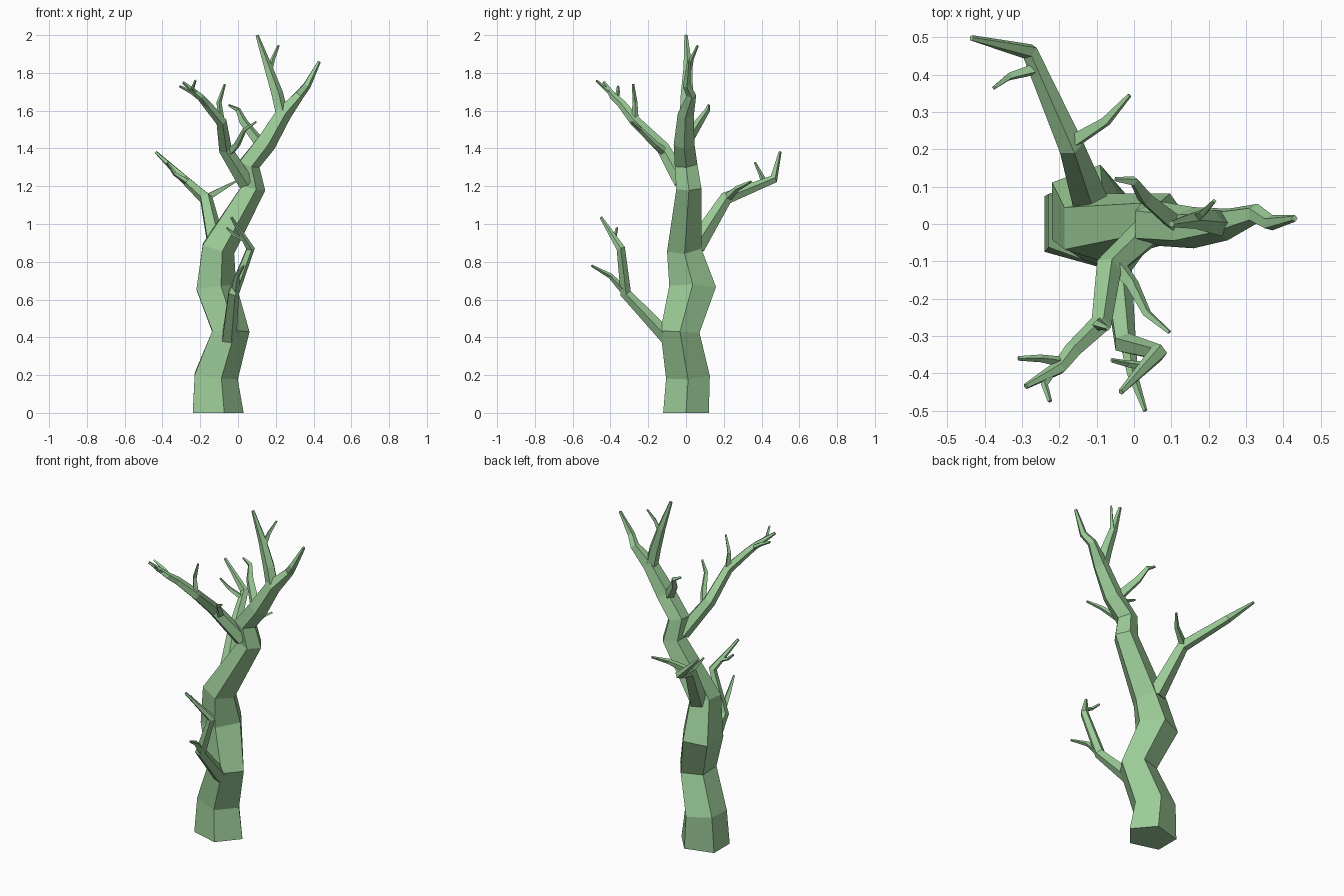
import bpy, bmesh, math
from mathutils import Vector

bark = bpy.data.materials.new("bark_green")
bark.diffuse_color = (0.33, 0.60, 0.31, 1)


def limb(name, pts, sides=5):
    """Flat-faced tapering tube through (x, y, z, radius) points."""
    P = [Vector(p[:3]) for p in pts]
    bm = bmesh.new()
    rings = []
    for i, p in enumerate(P):
        # ring plane splits the angle between neighbouring segments
        t = Vector((0, 0, 0))
        if i > 0:
            t += (p - P[i - 1]).normalized()
        if i < len(P) - 1:
            t += (P[i + 1] - p).normalized()
        if p.z == 0:
            t = Vector((0, 0, 1))
        t.normalize()
        u = Vector((1, 0, 0))
        u = (u - u.dot(t) * t).normalized()
        v = t.cross(u)
        r = pts[i][3]
        ru = pts[i][4] if len(pts[i]) > 4 else r
        ring = []
        for k in range(sides):
            a = 2 * math.pi * k / sides
            ring.append(bm.verts.new(p + u * ru * math.cos(a) + v * r * math.sin(a)))
        rings.append(ring)
    for a, b in zip(rings, rings[1:]):
        for k in range(sides):
            n = (k + 1) % sides
            bm.faces.new((a[k], a[n], b[n], b[k]))
    bm.faces.new(rings[0][::-1])
    bm.faces.new(rings[-1])
    bmesh.ops.recalc_face_normals(bm, faces=bm.faces)
    me = bpy.data.meshes.new(name)
    bm.to_mesh(me)
    bm.free()
    me.materials.append(bark)
    ob = bpy.data.objects.new(name, me)
    bpy.context.collection.objects.link(ob)


def twig(name, pts, r=0.017):
    """Thin four-sided twig tapering evenly to its tip."""
    n = len(pts) - 1
    limb(name, [(*p, r + (0.006 - r) * i / n) for i, p in enumerate(pts)], 4)


# crooked trunk: the fifth value is the half-width in x where it differs
limb("trunk", [
    (-0.119, 0, 0, 0.127, 0.149),
    (-0.127, 0.01, 0.195, 0.122, 0.127),
    (-0.048, -0.032, 0.43, 0.109),
    (-0.126, 0.035, 0.665, 0.130, 0.117),
    (-0.112, -0.01, 0.87, 0.096),
    (0.075, 0.015, 1.19, 0.070),
    (0.053, 0.0, 1.315, 0.063),
    (0.145, -0.01, 1.43, 0.058),
    (0.24, 0.0, 1.585, 0.045),
    (0.325, 0.028, 1.685, 0.027),
    (0.365, 0.003, 1.735, 0.022),
    (0.43, 0.015, 1.86, 0.009)])

# crown fork
limb("crown_branch", [(0.235, 0, 1.56, 0.036), (0.205, 0.005, 1.69, 0.034),
                      (0.158, 0.01, 1.83, 0.024), (0.10, 0, 2.0, 0.009)])
twig("crown_twig", [(0.165, 0.015, 1.81), (0.185, 0.03, 1.875), (0.215, 0.062, 1.945)])

# low front branch
limb("low_branch", [(-0.05, -0.09, 0.39, 0.042), (-0.025, -0.32, 0.635, 0.031),
                    (0.065, -0.345, 0.87, 0.024), (-0.035, -0.45, 1.035, 0.008)])
twig("low_twig_a", [(-0.015, -0.32, 0.64), (-0.005, -0.40, 0.725), (0.03, -0.50, 0.78)], 0.022)
twig("low_twig_b", [(0.03, -0.38, 0.92), (-0.015, -0.375, 0.94), (-0.06, -0.365, 0.98)], 0.013)

# upper front branch
limb("upper_branch", [(0.04, -0.02, 1.22, 0.045), (-0.07, -0.12, 1.40, 0.037),
                      (-0.09, -0.27, 1.545, 0.030), (-0.165, -0.34, 1.635, 0.024),
                      (-0.20, -0.385, 1.675, 0.020), (-0.29, -0.435, 1.75, 0.008)])
twig("upper_twig_a", [(-0.045, -0.11, 1.38), (-0.005, -0.16, 1.42),
                      (0.035, -0.24, 1.50), (0.095, -0.29, 1.54)], 0.024)
twig("upper_twig_b", [(-0.09, -0.27, 1.54), (-0.10, -0.27, 1.645), (-0.07, -0.28, 1.74)], 0.02)
twig("upper_twig_c", [(-0.19, -0.37, 1.66), (-0.25, -0.36, 1.70), (-0.31, -0.36, 1.73)], 0.015)
twig("upper_twig_d", [(-0.22, -0.395, 1.69), (-0.24, -0.43, 1.72), (-0.225, -0.475, 1.76)], 0.013)

# rear branch
limb("rear_branch", [(-0.115, 0.05, 0.88, 0.053), (-0.17, 0.21, 1.135, 0.036),
                     (-0.28, 0.462, 1.235, 0.024), (-0.435, 0.498, 1.38, 0.008)])
twig("rear_twig_a", [(-0.165, 0.22, 1.14), (-0.075, 0.275, 1.19), (-0.012, 0.345, 1.225)], 0.023)
twig("rear_twig_b", [(-0.265, 0.415, 1.22), (-0.335, 0.395, 1.265), (-0.375, 0.365, 1.325)], 0.017)

# small side branch on the upper trunk
twig("side_branch", [(0.115, 0, 1.43), (0.03, 0.07, 1.54), (0.0, 0.115, 1.605),
                     (-0.05, 0.12, 1.63)], 0.03)
